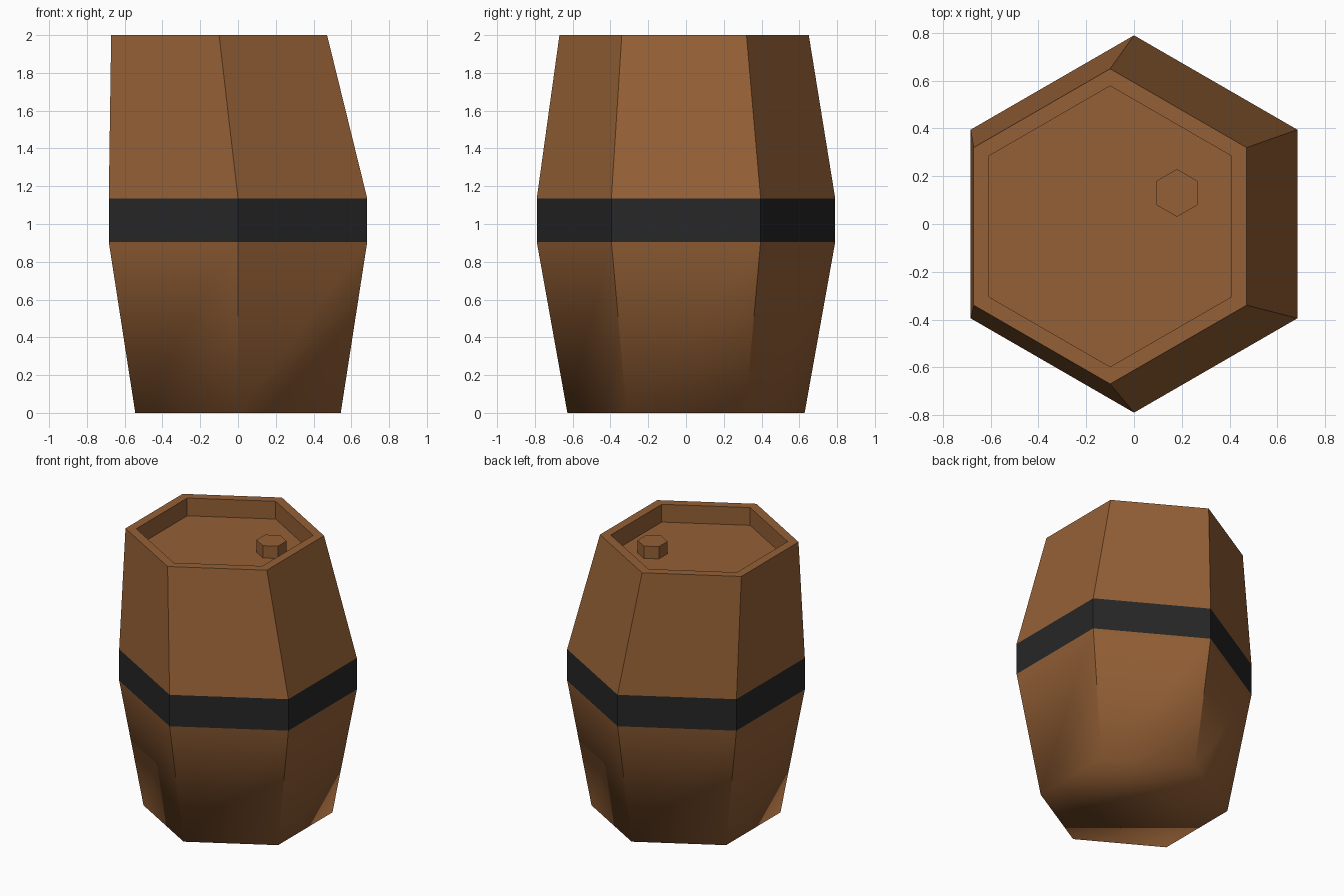
import bpy, math

if "Cube" in bpy.data.objects:
    bpy.data.objects.remove(bpy.data.objects["Cube"])


def material(name, rgb):
    m = bpy.data.materials.new(name)
    m.diffuse_color = (*rgb, 1)
    m.use_nodes = True
    m.node_tree.nodes["Principled BSDF"].inputs["Base Color"].default_value = m.diffuse_color
    return m


wood = material("brown_wood", (0.30, 0.118, 0.037))
iron = material("black_iron", (0.02, 0.02, 0.02))


def loft(name, rings, mat, cap_start=False, cap_end=False):
    """Join hexagonal rings (x, y, z, radius), with corners pointing along y."""
    verts, faces = [], []
    for cx, cy, z, r in rings:
        for k in range(6):
            a = math.radians(90 + 60 * k)
            verts.append((cx + r * math.cos(a), cy + r * math.sin(a), z))
    for j in range(len(rings) - 1):
        for k in range(6):
            n = (k + 1) % 6
            faces.append((6*j + k, 6*j + n, 6*j + 6 + n, 6*j + 6 + k))
    if cap_start:
        faces.append(tuple(range(5, -1, -1)))
    if cap_end:
        faces.append(tuple(range(len(verts) - 6, len(verts))))
    me = bpy.data.meshes.new(name)
    me.from_pydata(verts, [], faces)
    me.materials.append(mat)
    me.update()
    ob = bpy.data.objects.new(name, me)
    bpy.context.collection.objects.link(ob)
    return ob


# Lower barrel, closed at the bottom
lower = loft("lower_barrel", [(0, 0, 0, 0.628), (0, 0, 0.905, 0.79)], wood, cap_start=True)

# Soft shading around the bottom corners, crisp corners at the hoop
me = lower.data
me.shade_smooth()
normals = [None] * len(me.loops)
for p in me.polygons:
    for li in p.loop_indices:
        v = me.vertices[me.loops[li].vertex_index]
        normals[li] = tuple(v.normal if v.co.z < 0.01 else p.normal)
me.normals_split_custom_set(normals)

# Metal hoop
loft("hoop", [(0, 0, 0.905, 0.79), (0, 0, 1.135, 0.79)], iron)

# Upper barrel leaning to -x, with rim and sunken lid
tx, ty = -0.10, -0.01
loft("upper_barrel", [(0, 0, 1.135, 0.79), (tx, ty, 2.0, 0.66),
                      (tx, ty, 2.0, 0.588), (tx, ty, 1.87, 0.588)], wood, cap_end=True)

# Bung on the lid
loft("bung", [(0.18, 0.13, 1.87, 0.10), (0.18, 0.13, 1.96, 0.10)], wood,
     cap_start=True, cap_end=True)
